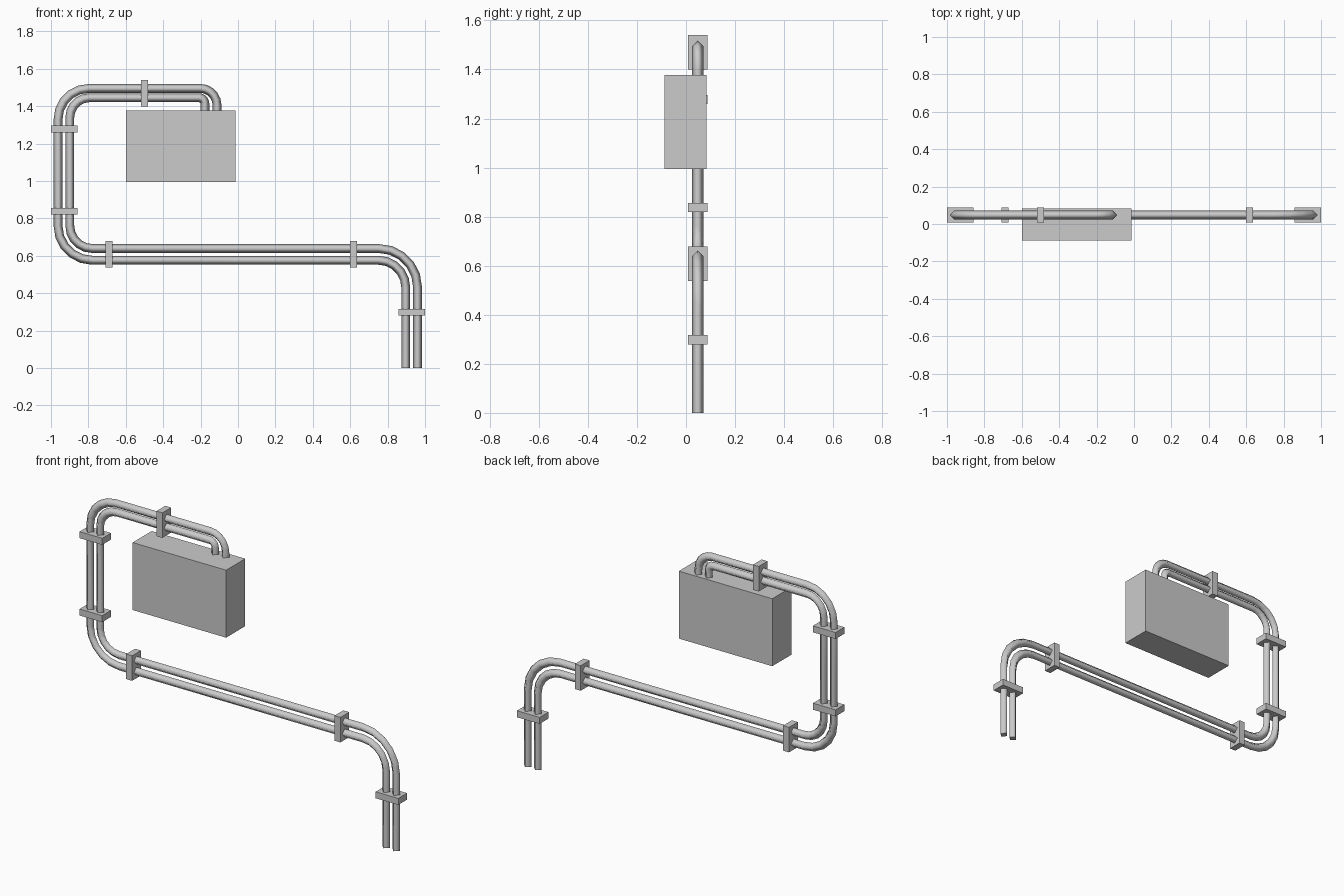
import bpy, bmesh, math
from mathutils import Vector

if "Cube" in bpy.data.objects:
    bpy.data.objects.remove(bpy.data.objects["Cube"])

PIPE_Y, PIPE_R, BEND_STEPS = 0.048, 0.0235, 5


def box(name, lo, hi):
    bm = bmesh.new()
    bmesh.ops.create_cube(bm, size=1)
    for v in bm.verts:
        v.co = [l + (c + 0.5) * (h - l) for c, l, h in zip(v.co, lo, hi)]
    me = bpy.data.meshes.new(name)
    bm.to_mesh(me)
    bm.free()
    bpy.context.collection.objects.link(bpy.data.objects.new(name, me))


def rounded(corners, radii):
    """Path in x,z with each inner corner replaced by an arc."""
    pts = [Vector(c) for c in corners]
    path = [pts[0]]
    for a, p, b, r in zip(pts, pts[1:], pts[2:], radii):
        u, w = (a - p).normalized(), (b - p).normalized()
        centre = p + (u + w) * r
        for i in range(BEND_STEPS + 1):
            t = math.pi / 2 * i / BEND_STEPS
            path.append(centre - w * r * math.cos(t) - u * r * math.sin(t))
    return path + [pts[-1]]


def pipe(name, corners, radii):
    """Four-sided, smooth-shaded tube with mitred bends and flat caps."""
    path = rounded(corners, radii)
    bm = bmesh.new()
    rings = []
    for i, p in enumerate(path):
        d_in = (p - path[max(i - 1, 0)]) if i else path[1] - p
        d_out = (path[i + 1] - p) if i < len(path) - 1 else d_in
        d_in, d_out = d_in.normalized(), d_out.normalized()
        t = (d_in + d_out).normalized()
        n = Vector((-t.y, t.x)) * PIPE_R / t.dot(d_in)
        rings.append([bm.verts.new((p.x + n.x * a, PIPE_Y + PIPE_R * b, p.y + n.y * a))
                      for a, b in ((1, 0), (0, 1), (-1, 0), (0, -1))])
    for r0, r1 in zip(rings, rings[1:]):
        for k in range(4):
            j = (k + 1) % 4
            bm.faces.new((r0[k], r0[j], r1[j], r1[k])).smooth = True
    for ring in (rings[0], rings[-1]):
        cap = bm.faces.new(ring)
        for e in cap.edges:
            e.smooth = False
    bmesh.ops.recalc_face_normals(bm, faces=bm.faces)
    me = bpy.data.meshes.new(name)
    bm.to_mesh(me)
    bm.free()
    bpy.context.collection.objects.link(bpy.data.objects.new(name, me))


# Main housing
box("housing", (-0.6, -0.088, 0.995), (-0.013, 0.083, 1.378))

# Pair of pipes, from the housing top round to the ground
pipe("outer_pipe",
     [(-0.112, 1.36), (-0.112, 1.495), (-0.962, 1.495), (-0.962, 0.576), (0.897, 0.576), (0.897, 0)],
     [0.09, 0.165, 0.183, 0.145])
pipe("inner_pipe",
     [(-0.177, 1.36), (-0.177, 1.445), (-0.899, 1.445), (-0.899, 0.639), (0.96, 0.639), (0.96, 0)],
     [0.032, 0.105, 0.12, 0.207])

# Clamps: centre x, centre z, and whether the pipes run vertically there
clamps = [(-0.5, 1.47, False), (-0.93, 1.277, True), (-0.93, 0.838, True),
          (-0.69, 0.608, False), (0.618, 0.608, False), (0.929, 0.298, True)]
for i, (x, z, vertical) in enumerate(clamps, 1):
    hx, hz = (0.071, 0.0185) if vertical else (0.0185, 0.071)
    box(f"pipe_clamp_{i}", (x - hx, 0.009, z - hz), (x + hx, 0.088, z + hz))
